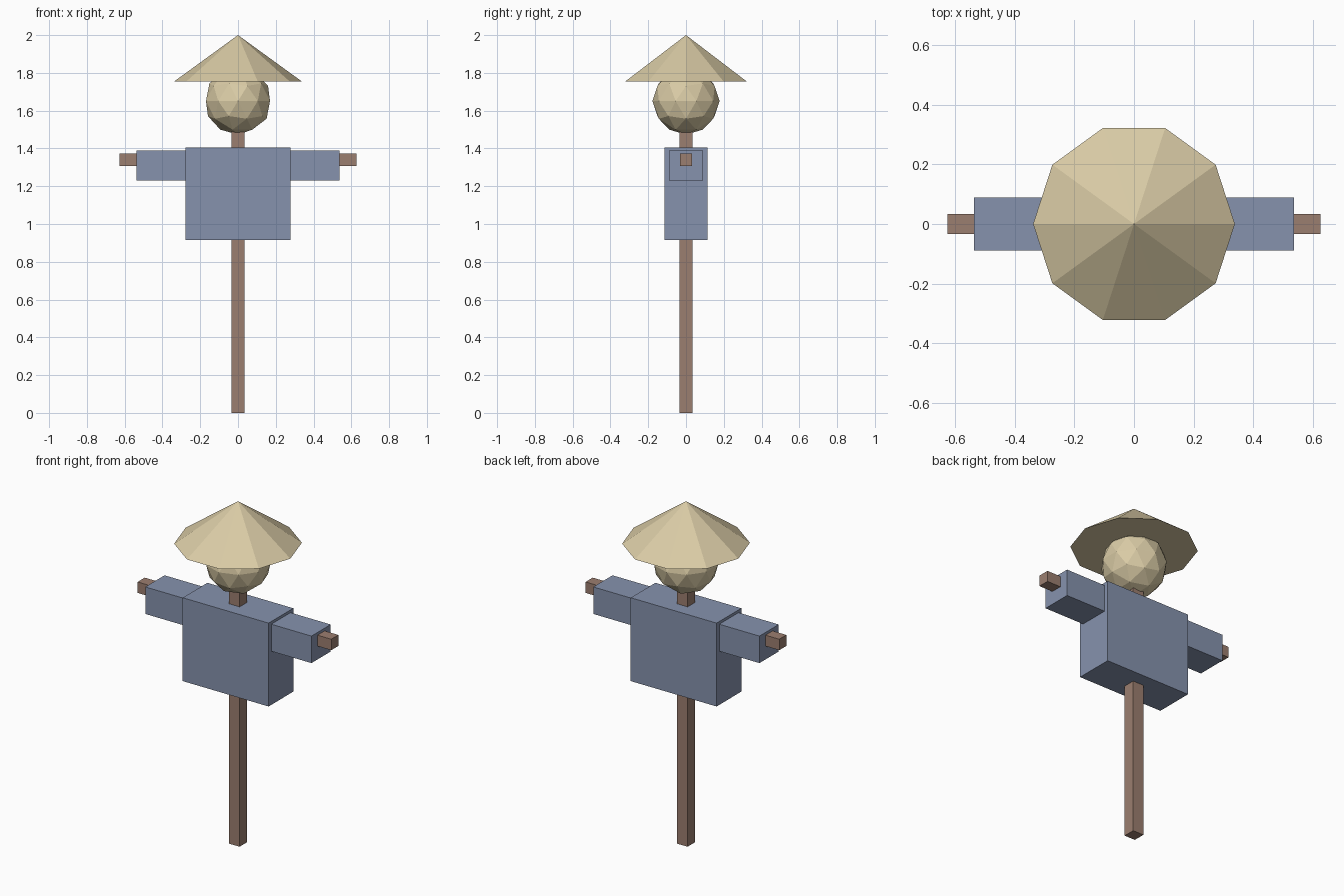
import bpy, bmesh, math
from mathutils import Matrix

if "Cube" in bpy.data.objects:
    bpy.data.objects.remove(bpy.data.objects["Cube"])


def material(name, rgb):
    m = bpy.data.materials.new(name)
    m.diffuse_color = (*rgb, 1)
    m.use_nodes = True
    m.node_tree.nodes["Principled BSDF"].inputs["Base Color"].default_value = m.diffuse_color
    return m


wood = material("wood", (0.33, 0.21, 0.16))
cloth = material("cloth", (0.24, 0.29, 0.42))
straw = material("straw", (0.70, 0.60, 0.38))


def finish(name, bm, mat):
    mesh = bpy.data.meshes.new(name)
    bm.to_mesh(mesh)
    bm.free()
    mesh.materials.append(mat)
    obj = bpy.data.objects.new(name, mesh)
    bpy.context.collection.objects.link(obj)
    return obj


def box(name, x, y, z, mat):
    """Box spanning the (min, max) ranges x, y and z."""
    bm = bmesh.new()
    spans = (x, y, z)
    centre = Matrix.Translation([(a + b) / 2 for a, b in spans])
    size = Matrix.Diagonal([b - a for a, b in spans] + [1])
    bmesh.ops.create_cube(bm, size=1, matrix=centre @ size)
    return finish(name, bm, mat)


# Wooden frame
box("post", (-0.035, 0.035), (-0.035, 0.035), (0, 1.55), wood)
box("crossbar", (-0.627, 0.627), (-0.033, 0.033), (1.308, 1.372), wood)

# Shirt
box("shirt_body", (-0.278, 0.278), (-0.114, 0.114), (0.916, 1.404), cloth)
for side, x in (("left", (-0.538, -0.276)), ("right", (0.276, 0.538))):
    box(side + "_sleeve", x, (-0.089, 0.089), (1.23, 1.388), cloth)

# Faceted straw head
bm = bmesh.new()
bmesh.ops.create_icosphere(bm, subdivisions=2, radius=0.178,
                           matrix=Matrix.Translation((0, 0, 1.651)))
finish("head", bm, straw)

# Ten-sided conical hat, with corners on the x axis
bm = bmesh.new()
bmesh.ops.create_cone(bm, cap_ends=True, segments=10, radius1=0.339, radius2=0,
                      depth=0.246,
                      matrix=Matrix.Translation((0, 0, 1.877))
                      @ Matrix.Rotation(math.pi / 2, 4, 'Z'))
bmesh.ops.remove_doubles(bm, verts=bm.verts, dist=1e-5)
finish("hat", bm, straw)
